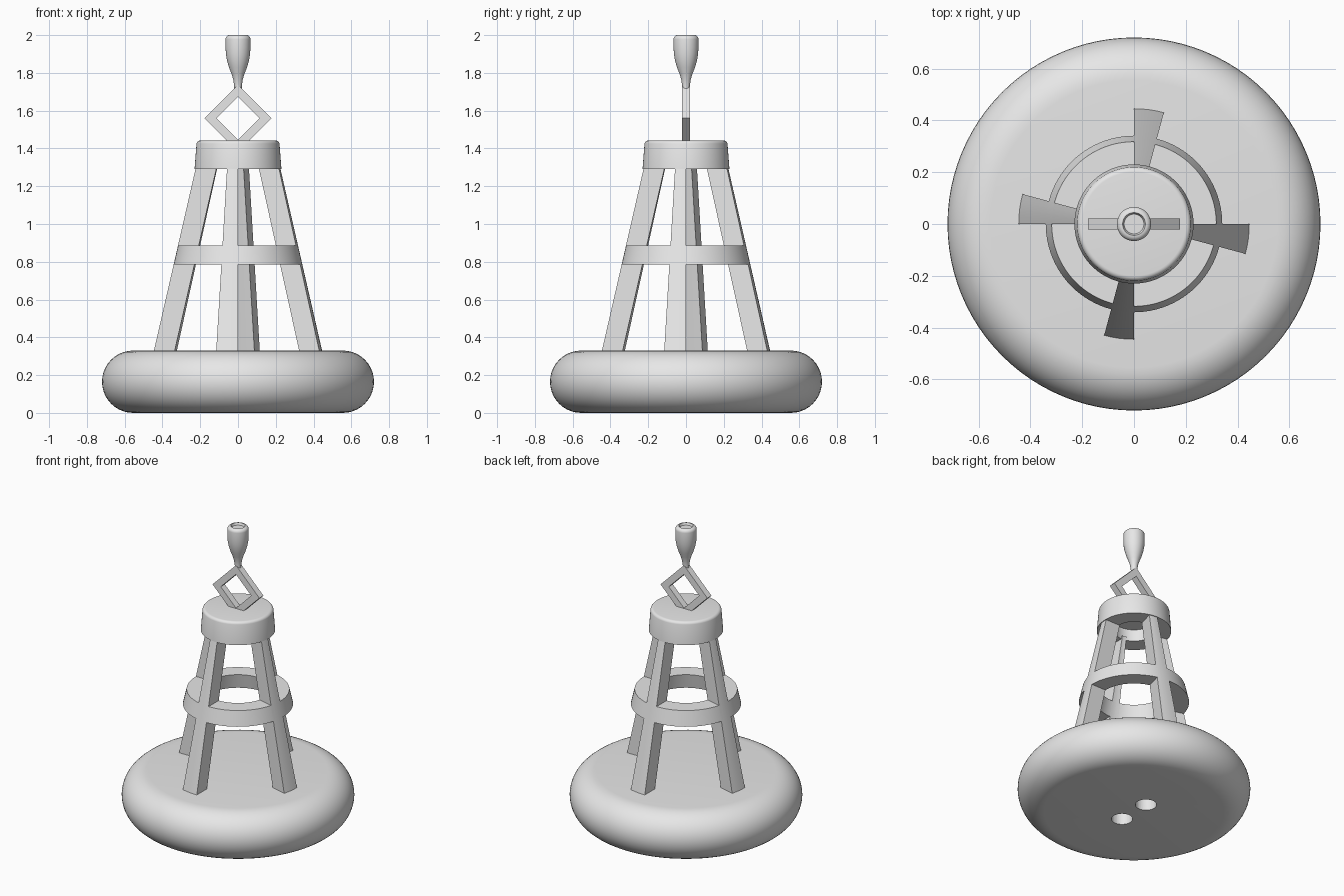
import bpy, bmesh, math
from mathutils import Vector

cube = bpy.data.objects.get("Cube")
if cube:
    bpy.data.objects.remove(cube, do_unlink=True)

# One plain grey for everything
grey = bpy.data.materials.new("light_grey")
grey.use_nodes = True
grey.diffuse_color = (0.8, 0.8, 0.8, 1)
grey.node_tree.nodes["Principled BSDF"].inputs["Base Color"].default_value = (0.8, 0.8, 0.8, 1)


def finish(name, bm, smooth=True):
    """Turn a bmesh into a named, coloured, shaded object."""
    bmesh.ops.remove_doubles(bm, verts=bm.verts, dist=1e-5)
    bmesh.ops.recalc_face_normals(bm, faces=bm.faces)
    mesh = bpy.data.meshes.new(name)
    bm.to_mesh(mesh)
    bm.free()
    mesh.materials.append(grey)
    ob = bpy.data.objects.new(name, mesh)
    bpy.context.collection.objects.link(ob)
    if smooth:
        shade(ob)
    return ob


def shade(ob):
    bpy.ops.object.select_all(action='DESELECT')
    ob.select_set(True)
    bpy.context.view_layer.objects.active = ob
    bpy.ops.object.shade_smooth_by_angle(angle=math.radians(35))


def revolve(name, profile, start=0, sweep=360, steps=96, closed=True, smooth=True):
    """Turn an (r, z) profile about z; a partial sweep gets end caps."""
    bm = bmesh.new()
    full = sweep == 360
    rings = []
    for i in range(steps if full else steps + 1):
        a = math.radians(start + sweep * i / steps)
        rings.append([bm.verts.new((r * math.cos(a), r * math.sin(a), z)) for r, z in profile])
    n = len(profile)
    for i in range(steps):
        a, b = rings[i], rings[(i + 1) % len(rings)]
        for j in range(n if closed else n - 1):
            k = (j + 1) % n
            quad = [a[j], b[j], b[k], a[k]]
            if profile[j][0] == 0:
                quad = [a[j], b[k], a[k]]
            elif profile[k][0] == 0:
                quad = [a[j], b[j], a[k]]
            bm.faces.new(quad)
    if not full:
        bm.faces.new(rings[0])
        bm.faces.new(rings[-1])
    return finish(name, bm, smooth)


def arc(r, z, radius, a0, a1, steps):
    """Points of a rounded corner in the (r, z) plane."""
    angles = [math.radians(a0 + (a1 - a0) * i / steps) for i in range(steps + 1)]
    return [(r + radius * math.cos(a), z + radius * math.sin(a)) for a in angles]


def cone_radius(z):
    """Outer radius of the tapering tower at a height."""
    return 0.445 - 0.229 * (z - 0.33)


def wall(z0, z1, thick=0.11):
    """Cross-section of the tapering tower wall."""
    r0, r1 = cone_radius(z0), cone_radius(z1)
    return [(r0 - thick, z0), (r0, z0), (r1, z1), (r1 - thick, z1)]


# Float base with fully rounded rim and two round sockets underneath
base = revolve("float_base", [(0, 0)] + arc(0.555, 0.165, 0.165, -90, 90, 20) + [(0, 0.33)],
               closed=False, smooth=False)
for y in (-0.115, 0.115):
    bpy.ops.mesh.primitive_cylinder_add(vertices=32, radius=0.066, depth=0.4, location=(0, y, 0))
    cutter = bpy.context.object
    cutter.name = "socket_cutter"
    cutter.hide_render = True
    mod = base.modifiers.new("socket", 'BOOLEAN')
    mod.operation = 'DIFFERENCE'
    mod.solver = 'EXACT'
    mod.object = cutter
    bpy.context.view_layer.objects.active = base
    bpy.ops.object.modifier_apply(modifier=mod.name)
    bpy.data.objects.remove(cutter, do_unlink=True)
shade(base)

# Four legs, each a narrow slice of the tapering wall
for name, angle in (("left_leg", 0), ("back_leg", 90), ("right_leg", 180), ("front_leg", 270)):
    revolve(name, wall(0.32, 1.31), angle - 15, 15, steps=4)

# Middle ring
revolve("middle_ring", wall(0.785, 0.885))

# Top cap with softened upper edge and a recess underneath
revolve("top_cap", [(0, 1.37), (0.12, 1.37), (0.12, 1.29), (0.23, 1.29)]
        + arc(0.2, 1.422, 0.02, 10, 90, 5) + [(0, 1.442)], closed=False)

# Diamond frame standing on the cap
bm = bmesh.new()
half = 0.022
corners = [Vector((1, 0, 0)), Vector((0, 0, 1)), Vector((-1, 0, 0)), Vector((0, 0, -1))]
centre = Vector((0, 0, 1.56))
loops = [[bm.verts.new(centre + c * size + Vector((0, y, 0))) for c in corners]
         for size, y in ((0.177, -half), (0.177, half), (0.115, half), (0.115, -half))]
for p in range(4):
    a, b = loops[p], loops[(p + 1) % 4]
    for i in range(4):
        j = (i + 1) % 4
        bm.faces.new([a[i], a[j], b[j], b[i]])
finish("diamond_frame", bm, smooth=False)

# Teardrop finial with a shallow dish in its top
revolve("finial", [(0, 1.7), (0.02, 1.7), (0.02, 1.73), (0.025, 1.765), (0.036, 1.8),
                   (0.048, 1.83), (0.058, 1.865), (0.064, 1.9), (0.066, 1.935)]
        + arc(0.044, 1.978, 0.022, 0, 90, 6) + [(0.038, 1.985), (0, 1.985)],
        steps=48, closed=False)
